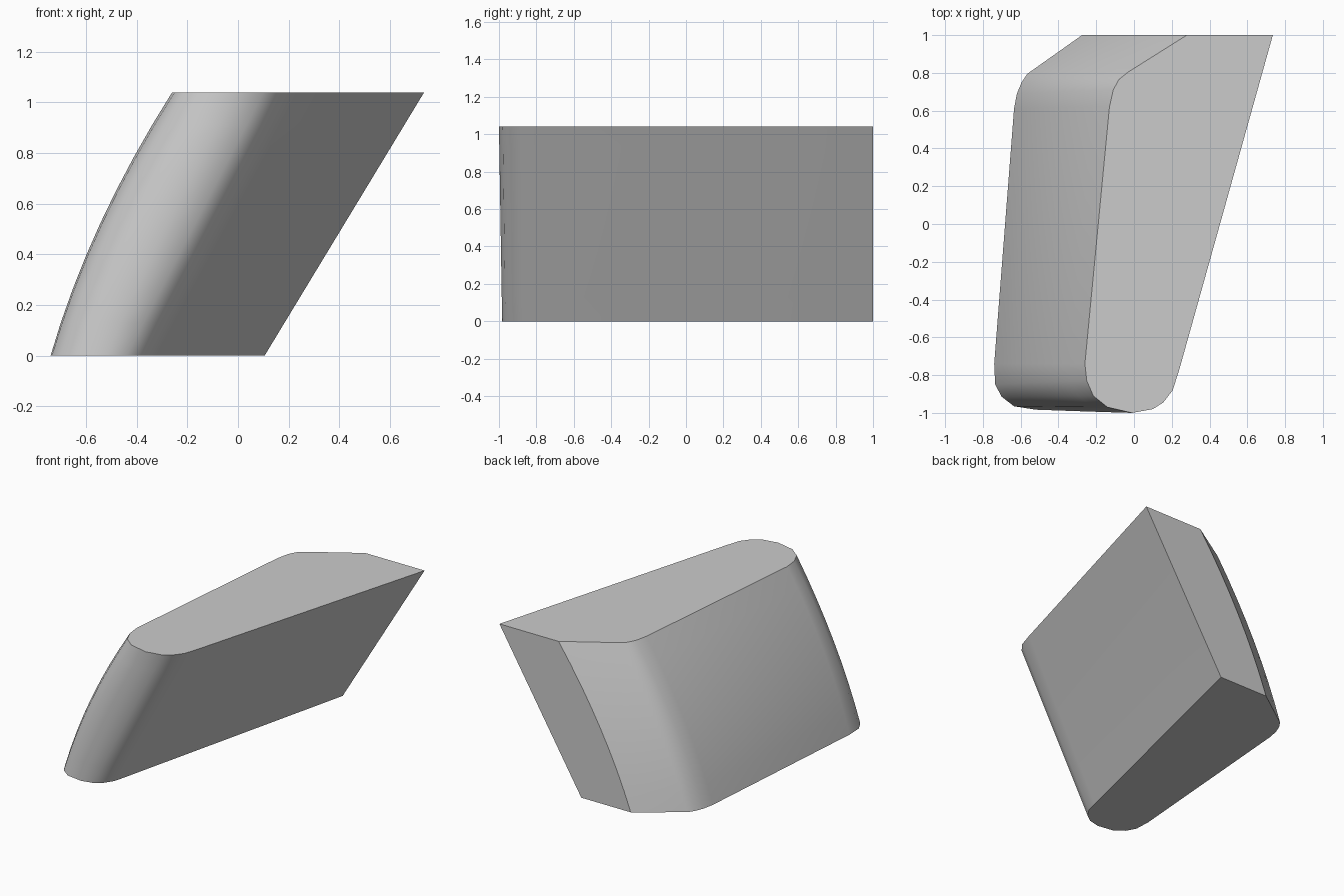
import bpy, bmesh, math

if "Cube" in bpy.data.objects:
    bpy.data.objects.remove(bpy.data.objects["Cube"])

# Matching outline points: bottom x, bottom y, top x, top y, sideways bulge
OUTLINE = [
    (0.105, 1.00, 0.735, 1.00, 0.0),
    (-0.275, 1.00, 0.28, 1.00, 0.045),
    (-0.565, 0.795, -0.03, 0.805, 0.045),
    (-0.595, 0.75, -0.08, 0.765, 0.045),
    (-0.62, 0.69, -0.11, 0.71, 0.045),
    (-0.635, 0.61, -0.13, 0.62, 0.045),
    (-0.74, -0.74, -0.26, -0.74, 0.045),
    (-0.735, -0.85, -0.25, -0.83, 0.045),
    (-0.70, -0.915, -0.215, -0.91, 0.04),
    (-0.635, -0.965, -0.14, -0.97, 0.03),
    (-0.52, -0.983, -0.01, -1.00, 0.015),
    (-0.44, -0.965, 0.10, -0.98, 0.0),
    (-0.385, -0.925, 0.155, -0.945, 0.0),
    (-0.345, -0.865, 0.205, -0.88, 0.0),
    (-0.323, -0.78, 0.24, -0.77, 0.0),
]
HEIGHT = 1.04
LEVELS = 8


def ring(bm, t):
    """Outline at height fraction t, bowed outwards on the left side."""
    return [bm.verts.new((bx + (tx - bx) * t - bulge * 4 * t * (1 - t),
                          by + (ty - by) * t, HEIGHT * t))
            for bx, by, tx, ty, bulge in OUTLINE]


# Leaning lofted block with flat top, bottom and back
bm = bmesh.new()
rings = [ring(bm, i / LEVELS) for i in range(LEVELS + 1)]
n = len(OUTLINE)
for low, high in zip(rings, rings[1:]):
    for i in range(n):
        j = (i + 1) % n
        bm.faces.new((low[i], low[j], high[j], high[i]))
bm.faces.new(rings[0])
bm.faces.new(rings[-1])
bmesh.ops.recalc_face_normals(bm, faces=bm.faces[:])

mesh = bpy.data.meshes.new("leaning_block")
bm.to_mesh(mesh)
bm.free()
block = bpy.data.objects.new("leaning_block", mesh)
bpy.context.collection.objects.link(block)
bpy.context.view_layer.objects.active = block
block.select_set(True)
bpy.ops.object.shade_smooth_by_angle(angle=math.radians(29))
